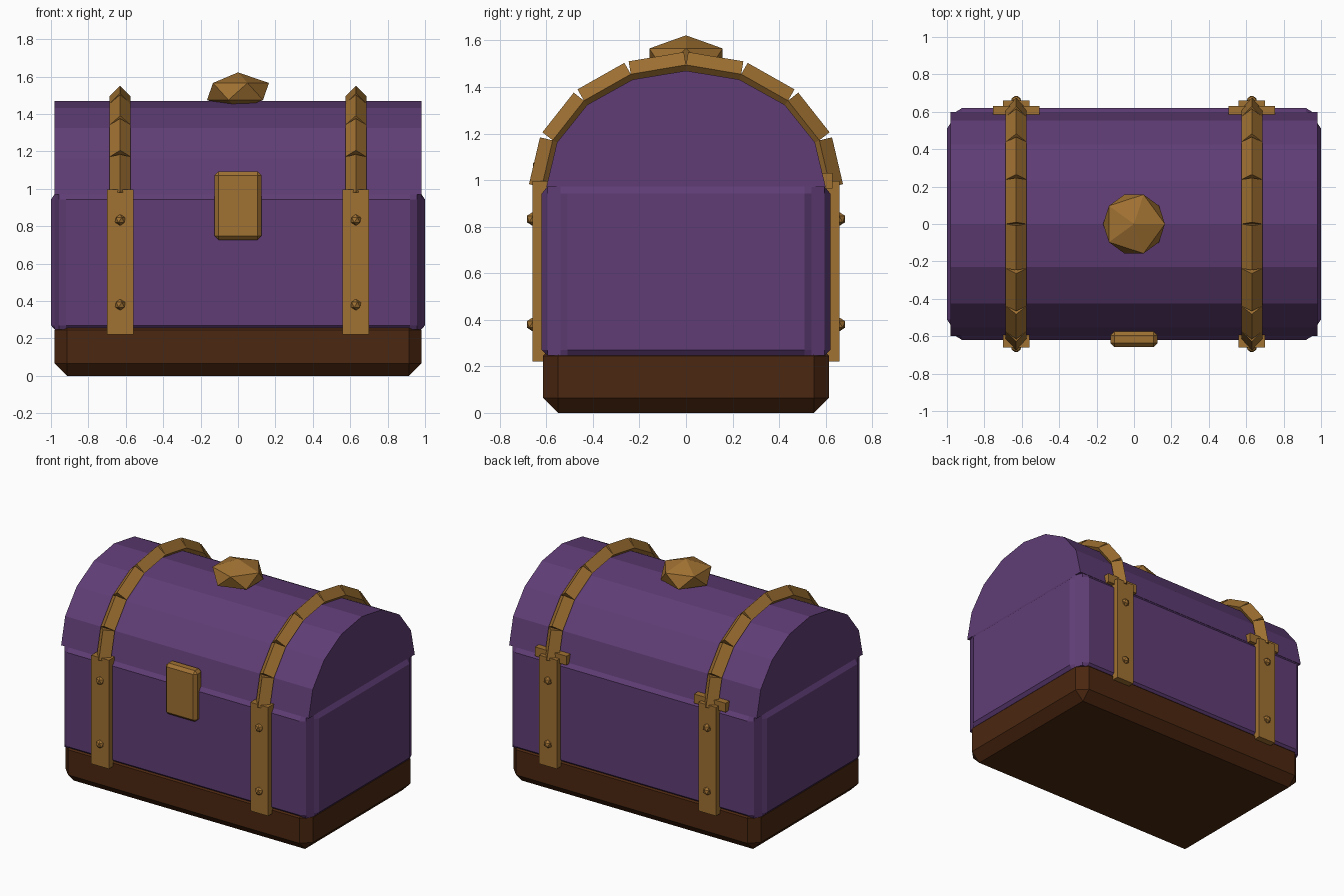
import bpy, bmesh, math
from mathutils import Matrix, Vector

if "Cube" in bpy.data.objects:
    bpy.data.objects.remove(bpy.data.objects["Cube"])


def material(name, rgb):
    m = bpy.data.materials.new(name)
    m.diffuse_color = (*rgb, 1)
    m.use_nodes = True
    m.node_tree.nodes["Principled BSDF"].inputs["Base Color"].default_value = m.diffuse_color
    return m


PURPLE = material("purple_wood", (0.115, 0.046, 0.178))
BROWN = material("dark_brown_wood", (0.070, 0.020, 0.005))
GOLD = material("old_gold", (0.350, 0.165, 0.032))


def finish(bm, name, mat):
    bmesh.ops.recalc_face_normals(bm, faces=bm.faces)
    me = bpy.data.meshes.new(name)
    bm.to_mesh(me)
    bm.free()
    me.materials.append(mat)
    ob = bpy.data.objects.new(name, me)
    bpy.context.collection.objects.link(ob)
    return ob


def box(name, lo, hi, mat, bevel=0):
    lo, hi = Vector(lo), Vector(hi)
    bm = bmesh.new()
    bmesh.ops.create_cube(bm, size=1, matrix=Matrix.Translation((lo + hi) / 2)
                          @ Matrix.Diagonal((*(hi - lo), 1)))
    if bevel:
        bmesh.ops.bevel(bm, geom=bm.edges[:], offset=bevel, segments=1,
                        profile=0.5, affect='EDGES')
    return finish(bm, name, mat)


def ico(name, centre, radii, mat):
    bm = bmesh.new()
    bmesh.ops.create_icosphere(bm, subdivisions=1, radius=1,
                               matrix=Matrix.Translation(centre) @ Matrix.Diagonal((*radii, 1)))
    return finish(bm, name, mat)


def loft(name, rings, mat):
    bm = bmesh.new()
    vs = [[bm.verts.new(p) for p in r] for r in rings]
    n = len(vs[0])
    for a, b in zip(vs, vs[1:]):
        for i in range(n):
            j = (i + 1) % n
            bm.faces.new((a[i], a[j], b[j], b[i]))
    bm.faces.new(vs[0])
    bm.faces.new(vs[-1])
    return finish(bm, name, mat)


def arch(a, b, n=8):
    return [(a * math.cos(math.pi * i / n), 0.97 + b * math.sin(math.pi * i / n))
            for i in range(n + 1)]


# plinth
box("base", (-0.98, -0.614, 0), (0.98, 0.614, 0.31), BROWN, 0.065)

# body with raised panels and cut corners
corner = [(1.0, 0.51), (0.98, 0.54), (0.957, 0.596), (0.92, 0.62)]
outline = (corner + [(-x, y) for x, y in reversed(corner)]
           + [(-x, -y) for x, y in corner] + [(x, -y) for x, y in reversed(corner)])


def clamp(v, m):
    return max(-m, min(m, v))


inner = [(clamp(x, 0.98), clamp(y, 0.596)) for x, y in outline]
loft("body", [[(x, y, z) for x, y in ring] for ring, z in
              ((inner, 0.247), (outline, 0.27), (outline, 0.942), (inner, 0.972))], PURPLE)

# arched lid
loft("lid", [[(x, y, z) for y, z in arch(0.6, 0.5)] for x in (-0.98, 0.98)], PURPLE)

# straps, studs and hinges
for sx, side in ((-1, "left"), (1, "right")):
    cx = 0.63 * sx
    path = [Vector((cx, y, z)) for y, z in arch(0.62, 0.525)]
    for i, (p, q) in enumerate(zip(path, path[1:])):
        d = (q - p).normalized()
        out = Vector((1, 0, 0)).cross(d) * 0.056
        across = Vector((0.056, 0, 0))
        loft(f"lid_strap_{side}_{i}",
             [[c + out, c + across, c - out, c - across] for c in (p, q)], GOLD)
    for sy, face in ((-1, "front"), (1, "back")):
        y0, y1 = sorted((0.58 * sy, 0.66 * sy))
        box(f"{face}_strap_{side}", (cx - 0.07, y0, 0.22), (cx + 0.07, y1, 0.997), GOLD)
        for level, z in (("lower", 0.38), ("upper", 0.833)):
            ico(f"{face}_{level}_stud_{side}", (cx, 0.657 * sy, z), (0.031,) * 3, GOLD)
    box(f"hinge_{side}", (cx - 0.125, 0.58, 0.965), (cx + 0.125, 0.63, 1.03), GOLD)

# latch and lid knob
box("latch", (-0.125, -0.657, 0.727), (0.125, -0.575, 1.092), GOLD, 0.02)
ico("lid_knob", (0, 0, 1.52), (0.185, 0.185, 0.102), GOLD)
